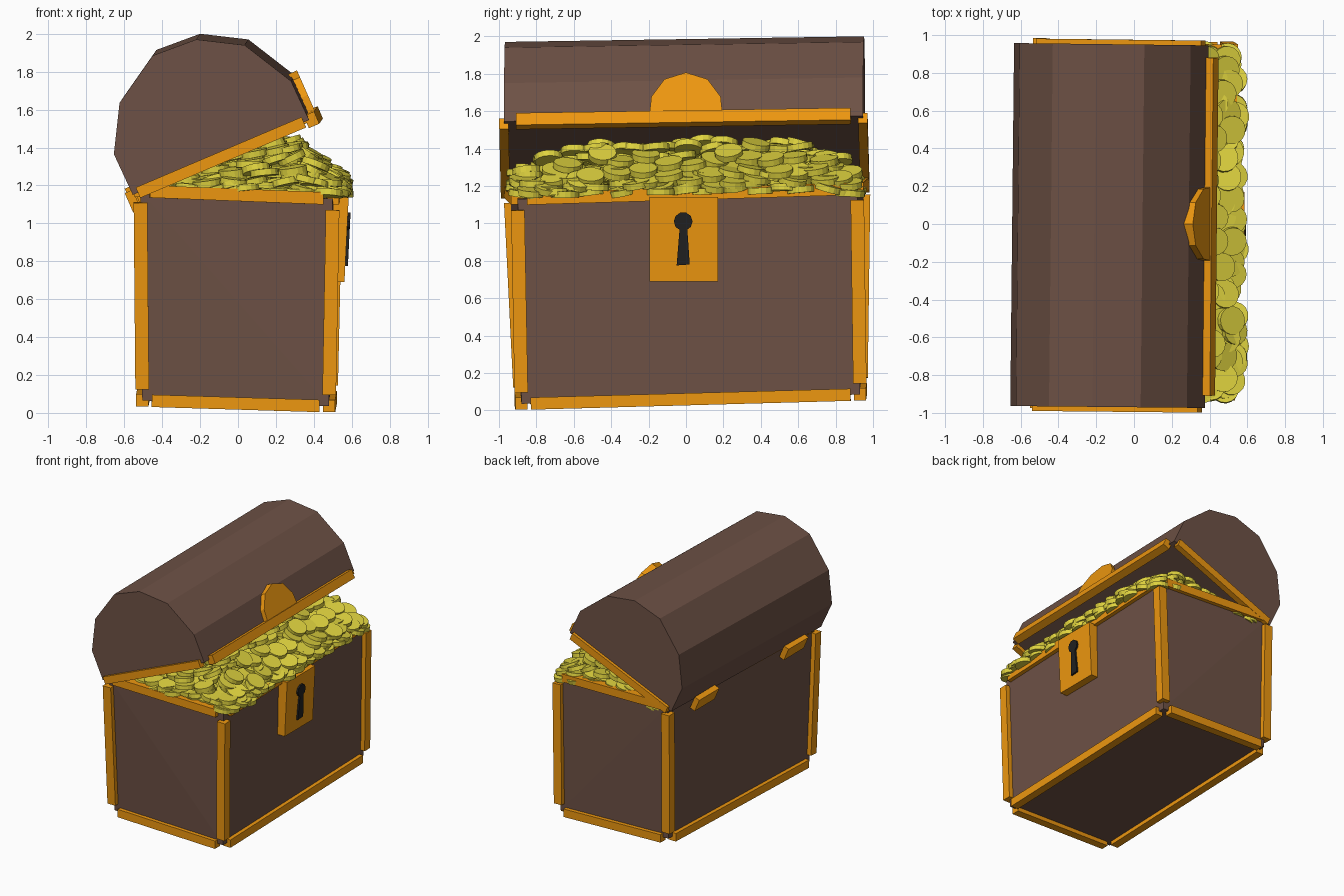
import bpy, bmesh, math, random
from mathutils import Vector, Matrix

if "Cube" in bpy.data.objects:
    bpy.data.objects.remove(bpy.data.objects["Cube"])

random.seed(4)


def material(name, color):
    m = bpy.data.materials.new(name)
    m.diffuse_color = (*color, 1)
    m.use_nodes = True
    m.node_tree.nodes["Principled BSDF"].inputs["Base Color"].default_value = m.diffuse_color
    return m


wood = material("wood", (0.155, 0.083, 0.060))
gold = material("gold_trim", (0.85, 0.31, 0.005))
coin_gold = material("coin_gold", (0.75, 0.66, 0.05))
black = material("black", (0.015, 0.015, 0.015))


def finish(bm, name, mat):
    bmesh.ops.recalc_face_normals(bm, faces=bm.faces)
    me = bpy.data.meshes.new(name)
    bm.to_mesh(me)
    bm.free()
    me.materials.append(mat)
    ob = bpy.data.objects.new(name, me)
    bpy.context.collection.objects.link(ob)
    return ob


def hull(name, points, mat):
    """Convex solid around a few points, coplanar triangles merged."""
    bm = bmesh.new()
    for p in points:
        bm.verts.new(p)
    bmesh.ops.convex_hull(bm, input=bm.verts[:])
    bmesh.ops.dissolve_limit(bm, angle_limit=math.radians(1.5),
                             verts=bm.verts[:], edges=bm.edges[:])
    return finish(bm, name, mat)


def bar(name, p, q, inset, width, depth, side, mat=gold):
    """Box along p-q, stopping short of both ends; width runs along side."""
    p, q = Vector(p), Vector(q)
    d = (q - p).normalized()
    p, q = p + d * inset, q - d * inset
    n = d.cross(Vector(side)).normalized()
    s = n.cross(d)
    return hull(name, [e + s * (i * width / 2) + n * (j * depth / 2)
                       for e in (p, q) for i in (-1, 1) for j in (-1, 1)], mat)


# Body: slightly crooked box, corners running round from near back
bottom = [(-0.505, -0.885, 0.065), (0.48, -0.88, 0.035),
          (0.49, 0.93, 0.085), (-0.495, 0.935, 0.115)]
top = [(-0.515, -0.94, 1.17), (0.5, -0.9, 1.13),
       (0.515, 0.915, 1.185), (-0.5, 0.95, 1.215)]
hull("chest_body", [Vector(p) * 1 for p in bottom + top], wood)

# Trim bars on every body edge
for i in range(4):
    j = (i + 1) % 4
    bar(f"bottom_trim_{i}", bottom[i], bottom[j], 0.05, 0.065, 0.065, (0, 0, 1))
    bar(f"top_trim_{i}", top[i], top[j], 0.05, 0.065, 0.065, (0, 0, 1))
    bar(f"corner_trim_{i}", bottom[i], top[i], 0.06, 0.072, 0.072, (1, 0, 0))

# Lid: faceted barrel with a flat underside, tilted open
profile = [(-0.555, 1.15), (-0.655, 1.365), (-0.625, 1.635), (-0.45, 1.885),
           (-0.22, 1.97), (0.035, 1.94), (0.28, 1.75), (0.375, 1.545)]
near = [Vector((x, -0.97 - 0.01 * x, z)) for x, z in profile]
far = [Vector((x + 0.02, 0.95 - 0.012 * x, z + 0.03)) for x, z in profile]
hull("lid", near + far, wood)

# Lid trim on both ends and along the front
slope = Vector((-0.4, 0, 0.92))
for name, end in (("near", near), ("far", far)):
    bar(f"lid_trim_{name}", end[0], end[-1], 0.03, 0.06, 0.05, slope)
shift = Vector((0.012, 0, 0.0))
bar("lid_trim_front", near[-1] + shift, far[-1] + shift, 0.065, 0.07, 0.06, slope)

# Clasp: half of a low-sided disc lying on the front lid facet
n = Vector((0.915, 0, 0.404))
u = Vector((-0.404, 0, 0.915))
base = Vector((0.362, 0, 1.605))
outline = [(0.195 * math.cos(a), 0.205 * math.sin(a))
           for a in [math.radians(18 + 36 * k) for k in range(5)]]
outline += [(-0.195, -0.04), (0.195, -0.04)]
hull("lid_clasp", [base + Vector((0, y, 0)) + u * v + n * t
                   for y, v in outline for t in (-0.02, 0.035)], gold)

# Lock plate and keyhole
hull("lock_plate", [(x + 0.05 * (z - 0.9), y, z) for x in (0.48, 0.572)
                    for y in (-0.195, 0.17) for z in (0.69, 1.14)], gold)
circle = [(-0.015 + 0.05 * math.cos(k * math.pi / 5),
           1.01 + 0.05 * math.sin(k * math.pi / 5)) for k in range(10)]
slot = [(-0.032, 1.0), (0.005, 1.0), (0.02, 0.78), (-0.05, 0.775)]
for name, shape in (("keyhole_round", circle), ("keyhole_slot", slot)):
    hull(name, [(x + 0.05 * (z - 0.9), y, z)
                for x in (0.56, 0.586) for y, z in shape], black)

# Two hinges at the back
for i, y in enumerate((-0.61, 0.55)):
    z = 1.13 + 0.02 * y
    bar(f"hinge_{i}", (-0.555, y - 0.13, z), (-0.555, y + 0.13, z),
        0, 0.11, 0.045, (-0.4, 0, 0.92))


# Coins: jittered layers filling a heap that rises towards the front
def heap(x, y):
    z = min(1.2 + 0.41 * (x + 0.5), 1.45 - 0.75 * max(0, x - 0.3))
    drop = max(0, abs(y) - 0.6)
    return max(z - 0.5 * drop * (z - 1.1) / 0.35 - 0.03 + 0.02 * y, 1.17)


bm = bmesh.new()
nx, ny = 9, 15
for layer in (0.1, 0.4, 0.7, 0.97):
    for i in range(nx):
        for j in range(ny):
            x = -0.42 + 0.97 * (i + random.uniform(0.15, 0.85)) / nx
            y = -0.91 + 1.82 * (j + random.uniform(0.15, 0.85)) / ny
            z = 1.17 + (heap(x, y) - 1.17) * layer + random.uniform(-0.02, 0.015)
            lean = -0.2 if x < 0.3 else 0.35
            m = (Matrix.Translation((x, y, z))
                 @ Matrix.Rotation(random.gauss(0, 0.13), 4, 'X')
                 @ Matrix.Rotation(lean * layer + random.gauss(0, 0.13), 4, 'Y')
                 @ Matrix.Rotation(random.uniform(0, 6), 4, 'Z'))
            bmesh.ops.create_cone(bm, cap_ends=True, segments=16, radius1=0.075,
                                  radius2=0.075, depth=0.034, matrix=m)
finish(bm, "coins", coin_gold)
